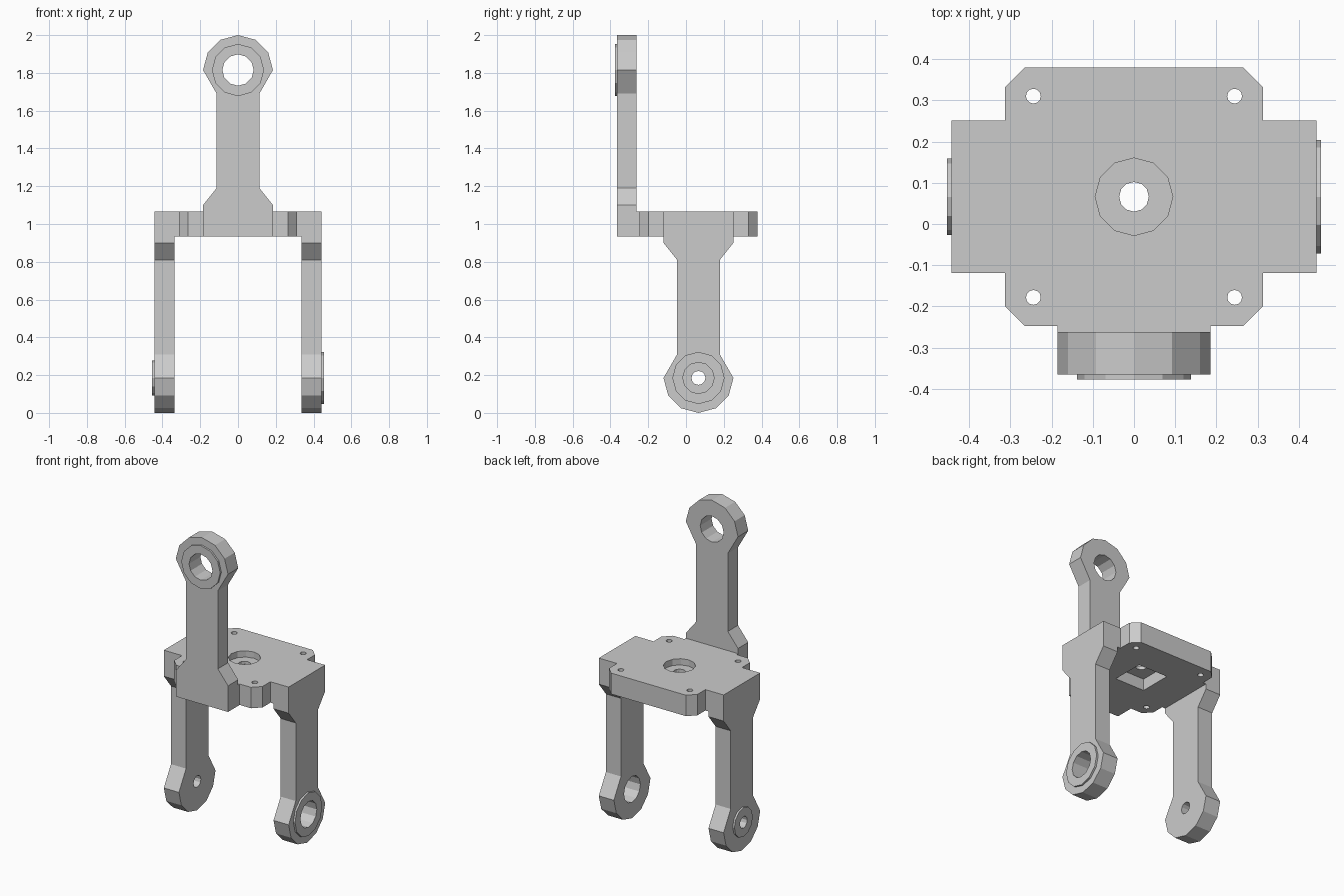
import bpy, bmesh
from math import pi, cos, sin
from mathutils import Matrix, Vector

if "Cube" in bpy.data.objects:
    bpy.data.objects.remove(bpy.data.objects["Cube"])

CY = 0.066            # y centre of the plate
MID, HALF = 1.0, 0.067  # plate mid height and half thickness


def prism(name, pts, w0, w1, frame=Matrix()):
    """Extrude a closed profile from w0 to w1 along the frame's third axis."""
    bm = bmesh.new()
    face = bm.faces.new([bm.verts.new((u, v, w0)) for u, v in pts])
    ext = bmesh.ops.extrude_face_region(bm, geom=[face])
    moved = [g for g in ext["geom"] if isinstance(g, bmesh.types.BMVert)]
    bmesh.ops.translate(bm, verts=moved, vec=(0, 0, w1 - w0))
    bm.transform(frame)
    bmesh.ops.recalc_face_normals(bm, faces=bm.faces)
    me = bpy.data.meshes.new(name)
    bm.to_mesh(me)
    bm.free()
    ob = bpy.data.objects.new(name, me)
    bpy.context.collection.objects.link(ob)
    return ob


def ngon(r, cx=0, cy=0, n=12):
    return [(cx + r * cos(2 * pi * i / n), cy + r * sin(2 * pi * i / n)) for i in range(n)]


def combine(ob, tool, operation):
    tool.hide_render = True
    tool.hide_set(True)
    mod = ob.modifiers.new(tool.name, 'BOOLEAN')
    mod.operation, mod.solver, mod.object = operation, 'EXACT', tool


def frame(u, v, w, origin):
    m = Matrix((u, v, w)).transposed().to_4x4()
    m.translation = Vector(origin)
    return m


def arm(name, fr, inner, outer, boss_r, hole_r):
    """Arm with flared foot, narrow neck and a 12-sided eye with raised boss."""
    eye, r, neck = 0.815, 0.185, 0.113
    left = [(-neck, 0.69), (-neck, 0.19), (-r, 0.1), (-r, -HALF)]
    right = [(-u, v) for u, v in reversed(left)]
    top = [(r * cos(a * pi / 6), eye + r * sin(a * pi / 6)) for a in range(7)]
    ob = prism(name, top + left + right, inner, outer, fr)
    combine(ob, prism(name + "_boss", ngon(boss_r, 0, eye), outer - 0.04, outer + 0.012, fr), 'UNION')
    combine(ob, prism(name + "_bore", ngon(hole_r, 0, eye), inner - 0.1, outer + 0.1, fr), 'DIFFERENCE')


# Three arms: one up at the front, two down at the sides
arm("front_arm", frame((1, 0, 0), (0, 0, 1), (0, -1, 0), (0, 0, MID)), 0.262, 0.365, 0.138, 0.083)
arm("right_arm", frame((0, -1, 0), (0, 0, -1), (1, 0, 0), (0, CY, MID)), 0.335, 0.442, 0.138, 0.083)
arm("left_arm", frame((0, 1, 0), (0, 0, -1), (-1, 0, 0), (0, CY, MID)), 0.335, 0.442, 0.093, 0.037)

# Plate with chamfered corners and tabs reaching the arms
a, c, t = 0.313, 0.265, 0.185
half = [(0, a), (c, a), (a, c), (a, t), (0.335, t), (0.335, -t), (a, -t), (a, -c), (c, -a),
        (t, -a), (t, -0.328)]
outline = half + [(-u, v) for u, v in reversed(half[1:])]
plate = prism("plate", [(u, v + CY) for u, v in outline], MID - HALF, MID + HALF)

# Round recess on top, square pocket below, centre hole and corner holes
s = 0.105
top, bottom = MID + HALF, MID - HALF
combine(plate, prism("top_recess", ngon(0.094, 0, CY), top - 0.04, top + 0.1), 'DIFFERENCE')
combine(plate, prism("square_pocket", [(-s, CY - s), (s, CY - s), (s, CY + s), (-s, CY + s)],
                     bottom - 0.1, bottom + 0.075), 'DIFFERENCE')
combine(plate, prism("centre_hole", ngon(0.036, 0, CY), 0.8, 1.2), 'DIFFERENCE')
for i, (x, y) in enumerate([(1, 1), (-1, 1), (-1, -1), (1, -1)]):
    combine(plate, prism(f"screw_hole_{i + 1}", ngon(0.018, x * 0.244, CY + y * 0.244), 0.8, 1.2), 'DIFFERENCE')
